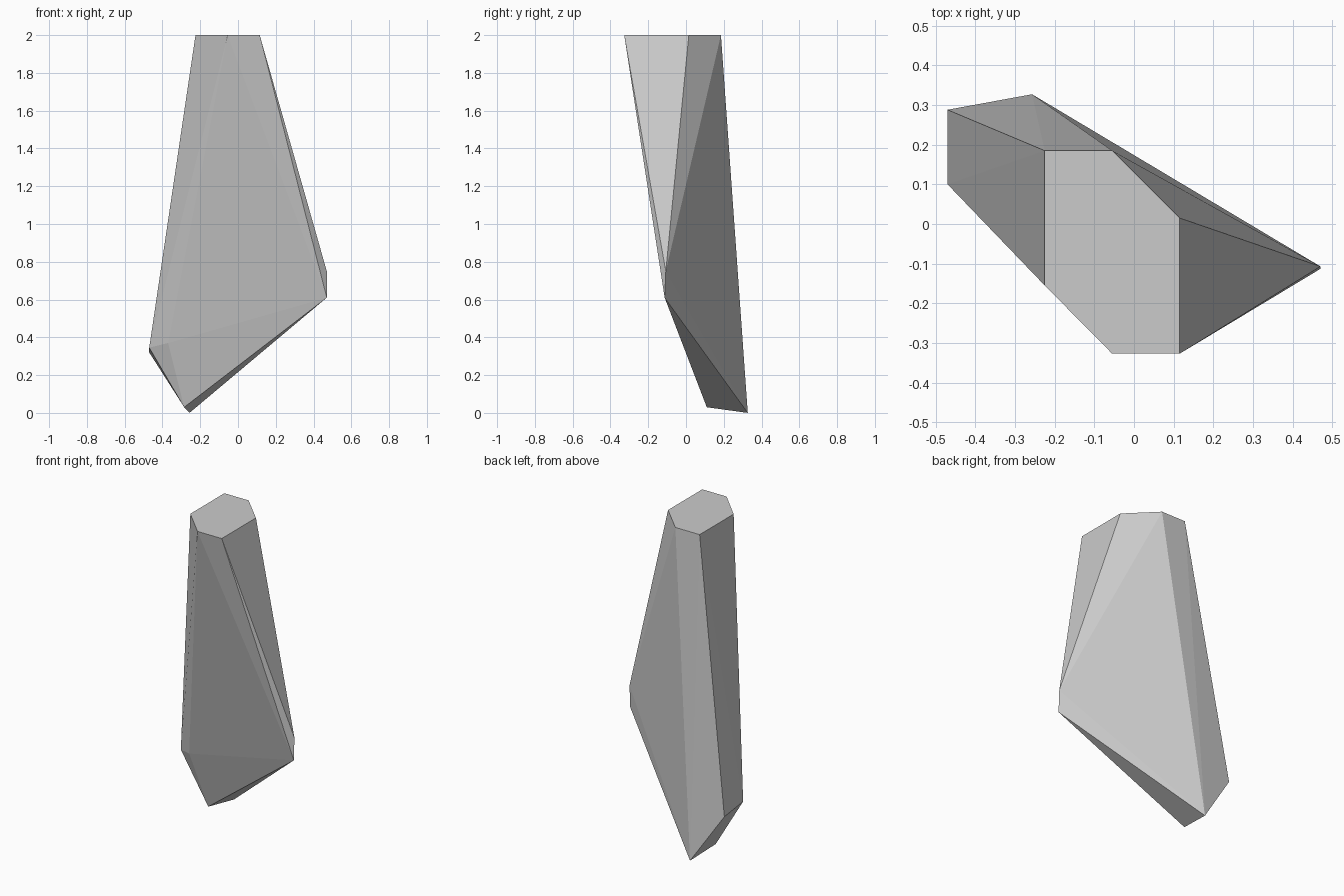
import bpy, bmesh

if "Cube" in bpy.data.objects:
    bpy.data.objects.remove(bpy.data.objects["Cube"])

# Cut top of the shard: a flat hexagon
top = [(-0.225, 0.185), (-0.055, 0.185), (0.115, 0.015),
       (0.115, -0.327), (-0.055, -0.327), (-0.225, -0.155)]

# Corner points of the lower body and broken tip
corners = [
    (0.47, -0.107, 0.75), (0.47, -0.113, 0.61),     # right-hand ridge
    (-0.47, 0.288, 0.32), (-0.47, 0.10, 0.345),     # left-hand ridge
    (-0.37, 0.04, 0.37),                            # front left corner
    (-0.285, 0.11, 0.03), (-0.257, 0.327, 0.0),     # bottom tip
]

# Wrap the corners in a convex faceted skin
bm = bmesh.new()
for co in [(x, y, 2.0) for x, y in top] + corners:
    bm.verts.new(co)
bmesh.ops.convex_hull(bm, input=bm.verts[:])
bmesh.ops.dissolve_limit(bm, angle_limit=0.005, verts=bm.verts[:], edges=bm.edges[:])
bmesh.ops.recalc_face_normals(bm, faces=bm.faces[:])

mesh = bpy.data.meshes.new("rock_shard")
bm.to_mesh(mesh)
bm.free()
shard = bpy.data.objects.new("rock_shard", mesh)
bpy.context.collection.objects.link(shard)
